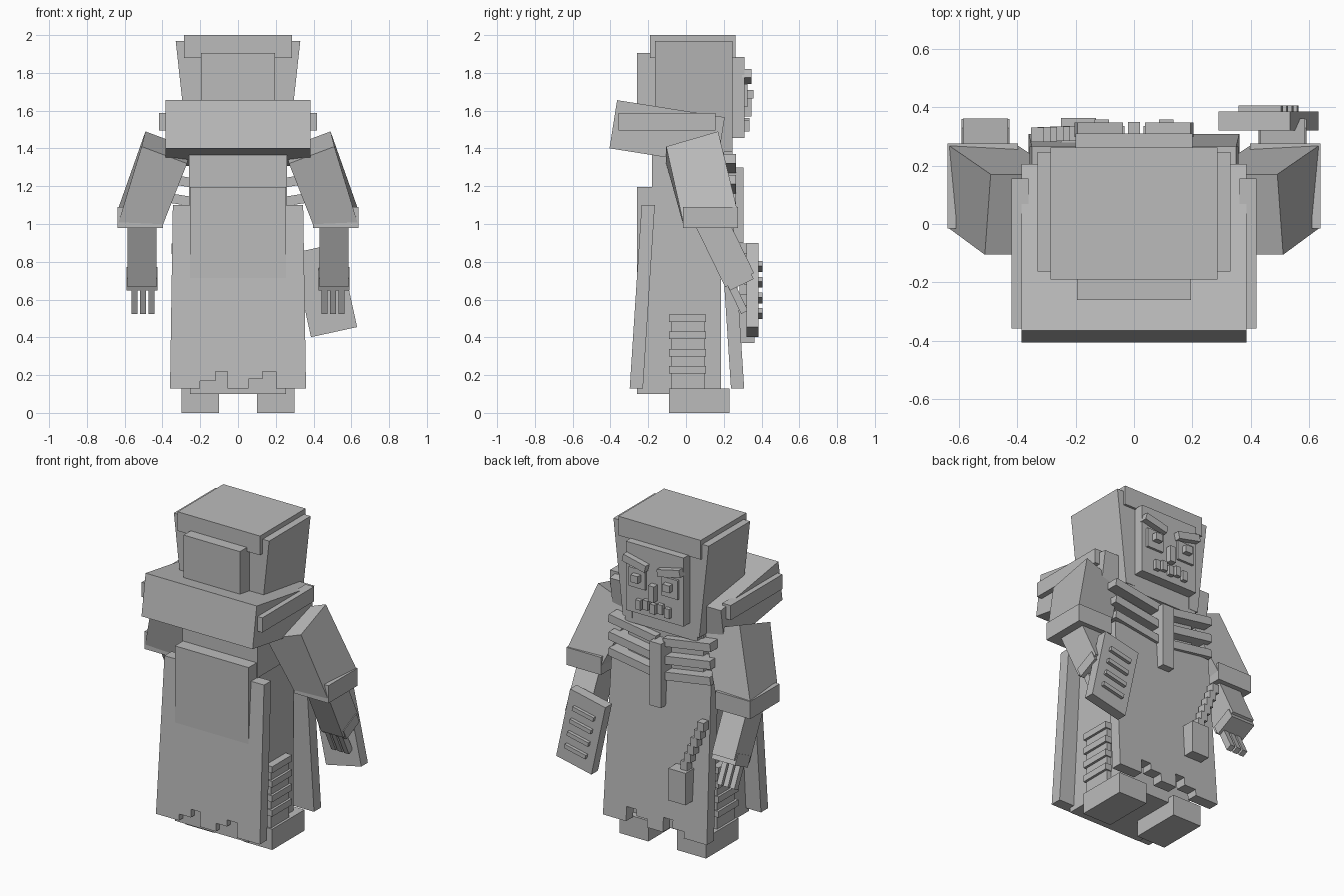
import bpy
import bmesh
from math import radians, sin, cos
from mathutils import Matrix, Vector

cube = bpy.data.objects.get("Cube")
if cube:
    bpy.data.objects.remove(cube, do_unlink=True)

grey = bpy.data.materials.new("plain_grey")
grey.use_nodes = True
colour = (0.5, 0.5, 0.5, 1)
grey.diffuse_color = colour
grey.node_tree.nodes["Principled BSDF"].inputs["Base Color"].default_value = colour

SIDES = (("left", 1), ("right", -1))


def finish(name, bm):
    bmesh.ops.recalc_face_normals(bm, faces=bm.faces)
    mesh = bpy.data.meshes.new(name)
    bm.to_mesh(mesh)
    bm.free()
    mesh.materials.append(grey)
    obj = bpy.data.objects.new(name, mesh)
    bpy.context.collection.objects.link(obj)
    return obj


def block(name, centre, size, axis="X", angle=0):
    """Box given by centre and size, turned about one axis."""
    bm = bmesh.new()
    bmesh.ops.create_cube(bm, size=1)
    bm.transform(Matrix.Translation(centre) @ Matrix.Rotation(radians(angle), 4, axis)
                 @ Matrix.Diagonal((*size, 1)))
    return finish(name, bm)


def span(name, x, y, z):
    """Upright box given by its ranges."""
    ranges = (x, y, z)
    return block(name, [sum(r) / 2 for r in ranges], [abs(r[1] - r[0]) for r in ranges])


def prism(name, outline, offset):
    """Closed solid between an outline of points and its copy moved by offset."""
    bm = bmesh.new()
    face = bm.faces.new([bm.verts.new(p) for p in outline])
    out = bmesh.ops.extrude_face_region(bm, geom=[face])["geom"]
    bmesh.ops.translate(bm, vec=offset, verts=[v for v in out if isinstance(v, bmesh.types.BMVert)])
    return finish(name, bm)


def loft(name, top, bottom):
    """Six-sided solid between two loops of four corners."""
    bm = bmesh.new()
    a = [bm.verts.new(p) for p in top]
    b = [bm.verts.new(p) for p in bottom]
    bm.faces.new(a)
    bm.faces.new(b)
    for i in range(4):
        j = (i + 1) % 4
        bm.faces.new((a[i], a[j], b[j], b[i]))
    return finish(name, bm)


# Robe and torso
span("robe_body", (-0.255, 0.255), (-0.26, 0.185), (0.1, 1.195))
span("torso", (-0.26, 0.26), (-0.18, 0.2), (1.1, 1.45))
span("neck", (-0.15, 0.15), (-0.1, 0.22), (1.3, 1.5))

# Flared robe panels with a torn hem
HEM = [(0.36, 0.13), (0.2, 0.13), (0.2, 0.22), (0.13, 0.22), (0.13, 0.18), (0.055, 0.18),
       (0.055, 0.13), (-0.055, 0.13), (-0.055, 0.22), (-0.12, 0.22), (-0.12, 0.17),
       (-0.2, 0.17), (-0.2, 0.13), (-0.36, 0.13)]
for name, way, inner in (("outer_robe_panel", -1, 0.165), ("face_side_robe_panel", 1, 0.175)):
    shape = [(-0.345, 1.1), (0.345, 1.1)] + HEM
    prism(name, [(x, way * (inner + 0.065 * (1.1 - z)), z) for x, z in shape],
          (0, way * 0.07, 0))

# Collar lying on the shoulders
block("collar", (0, -0.1, 1.483), (0.77, 0.577, 0.258), "X", -9)

# Hood and head
span("head_core", (-0.25, 0.25), (-0.165, 0.245), (1.35, 1.95))
span("hood_cap", (-0.285, 0.285), (-0.19, 0.262), (1.88, 2))
span("hood_bulge", (-0.195, 0.195), (-0.26, -0.1), (1.4, 1.905))
span("face", (-0.2, 0.2), (0.1, 0.31), (1.455, 1.885))
span("nose", (-0.02, 0.02), (0.3, 0.348), (1.57, 1.67))
for i in range(5):
    x = 0.05 * (i - 2)
    z = 1.52 + 0.012 * (i % 2)
    block("tooth", (x, 0.318, z), (0.034, 0.034, 0.06))

for side, s in SIDES:
    # Tapered hood sides
    prism(side + "_hood_side",
          [(s * x, -0.163, z) for x, z in ((0.2, 1.97), (0.33, 1.97), (0.265, 1.38), (0.2, 1.38))],
          (0, 0.41, 0))
    span(side + "_collar_strip", (s * 0.36, s * 0.418), (-0.357, 0.155), (1.495, 1.587))

    # Eyes and slanted brows
    span(side + "_eye_frame", (s * 0.055, s * 0.17), (0.3, 0.325), (1.62, 1.74))
    span(side + "_pupil", (s * 0.085, s * 0.135), (0.3, 0.358), (1.665, 1.71))
    block(side + "_brow", (s * 0.12, 0.322, 1.78), (0.16, 0.05, 0.045), "Y", -s * 13)

    # Chest wraps, higher at the outside
    for z in (1.32, 1.21, 1.11):
        block(side + "_chest_wrap", (s * 0.19, 0.215, z), (0.33, 0.1, 0.05), "Y", -s * 9)

    # Upper arm and cuff
    top = [(0.49, 0.17, 1.49), (0.51, -0.105, 1.41), (0.27, -0.105, 1.32), (0.25, 0.17, 1.4)]
    low = [(0.635, 0.27, 1.08), (0.635, -0.013, 1), (0.4, -0.013, 0.99), (0.4, 0.27, 1.03)]
    loft(side + "_upper_arm", [(s * x, y, z) for x, y, z in top],
         [(s * x, y, z) for x, y, z in low])
    span(side + "_cuff", (s * 0.397, s * 0.637), (-0.015, 0.275), (0.98, 1.09))

    # Forearm, hand and fingers share one lean
    lean = 26
    block(side + "_forearm", (s * 0.508, 0.205, 0.865), (0.155, 0.17, 0.36), "X", lean)
    block(side + "_hand", (s * 0.508, 0.28, 0.71), (0.165, 0.14, 0.07), "X", lean)
    for x in (0.458, 0.503, 0.548):
        block(side + "_finger", (s * x, 0.275, 0.605), (0.033, 0.04, 0.16), "X", lean)

    # Legs with wraps, and feet
    span(side + "_leg", (s * 0.12, s * 0.285), (-0.08, 0.1), (0.1, 0.52))
    for i in range(4):
        z = 0.228 + 0.091 * i
        span(side + "_leg_wrap", (s * 0.11, s * 0.3), (-0.09, 0.107), (z - 0.02, z + 0.02))
    span(side + "_foot", (s * 0.1, s * 0.3), (-0.09, 0.23), (0, 0.13))

# Hanging ribbon
span("ribbon", (-0.04, 0.04), (0.2, 0.305), (0.9, 1.3))

# Bead chain with its pouch
start, end = Vector((-0.33, 0.305, 0.87)), Vector((-0.22, 0.31, 0.6))
for i in range(6):
    block("chain_bead", start.lerp(end, i / 5), (0.045, 0.05, 0.055))
span("pouch", (-0.25, -0.13), (0.27, 0.362), (0.37, 0.57))

# Tilted tablet with raised bars
TILT = -12.3
centre = Vector((0.46, 0.352, 0.65))
block("tablet", centre, (0.25, 0.065, 0.455), "Y", TILT)
for i in range(4):
    d = 0.085 * (i - 1.5)
    offset = Vector((d * sin(radians(TILT)), 0.04, d * cos(radians(TILT))))
    block("tablet_bar", centre + offset, (0.15, 0.026, 0.026), "Y", TILT)
